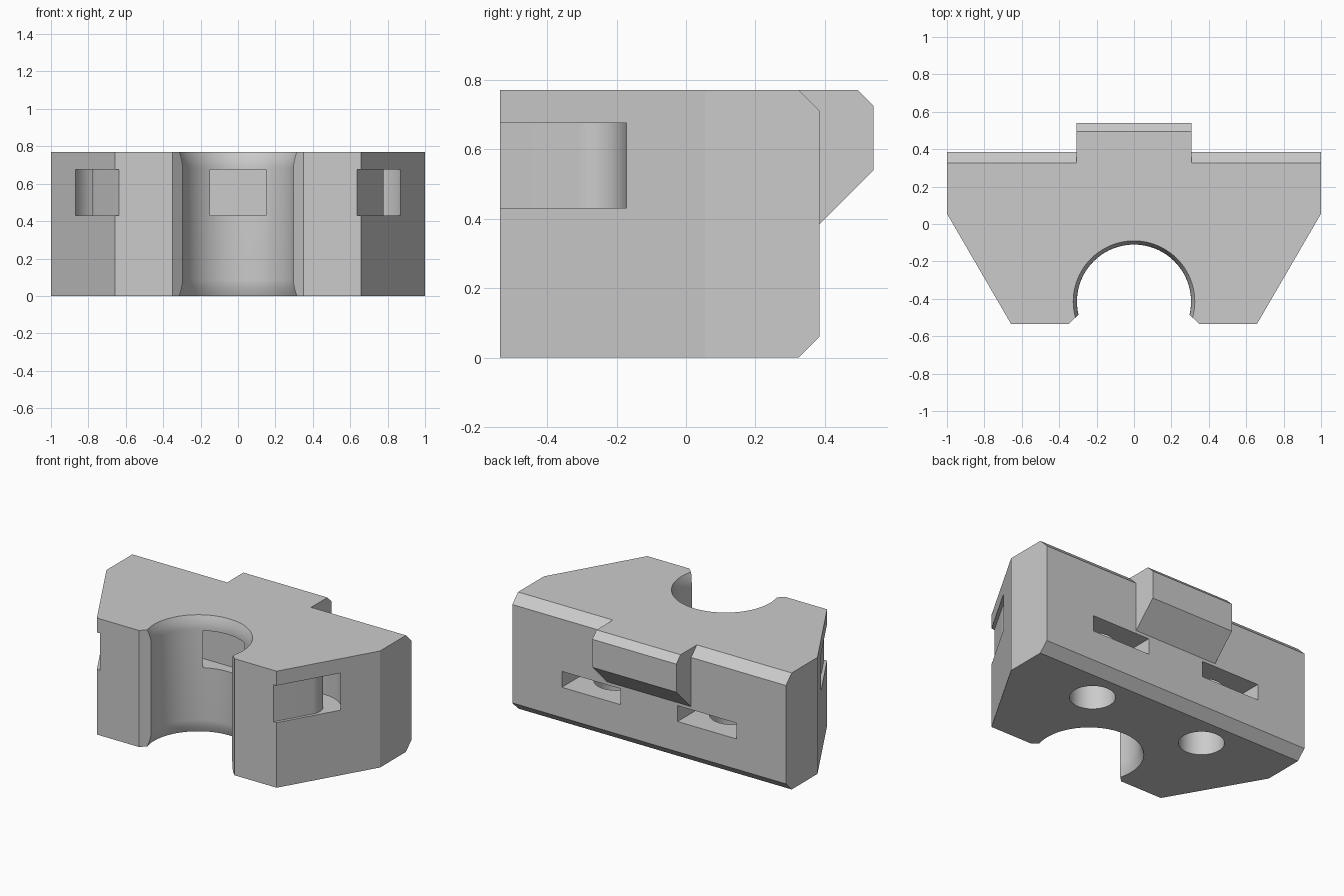
import bpy, bmesh
from math import cos, sin, radians, pi
from mathutils import Vector

cube = bpy.data.objects.get("Cube")
if cube:
    bpy.data.objects.remove(cube, do_unlink=True)

HEIGHT = 0.77

grey = bpy.data.materials.new("plain grey")
grey.use_nodes = True
grey.diffuse_color = (0.6, 0.6, 0.6, 1)
grey.node_tree.nodes["Principled BSDF"].inputs["Base Color"].default_value = (0.6, 0.6, 0.6, 1)


def finish(name, bm):
    bmesh.ops.recalc_face_normals(bm, faces=bm.faces)
    mesh = bpy.data.meshes.new(name)
    bm.to_mesh(mesh)
    bm.free()
    mesh.materials.append(grey)
    obj = bpy.data.objects.new(name, mesh)
    bpy.context.collection.objects.link(obj)
    return obj


def prism(points, low, high, axis="z"):
    """Extrude a flat outline along z (xy points) or x (yz points)."""
    bm = bmesh.new()
    place = (lambda p: (p[0], p[1], low)) if axis == "z" else (lambda p: (low, p[0], p[1]))
    face = bm.faces.new([bm.verts.new(place(p)) for p in points])
    step = Vector((0, 0, high - low)) if axis == "z" else Vector((high - low, 0, 0))
    result = bmesh.ops.extrude_face_region(bm, geom=[face], use_keep_orig=True)
    bmesh.ops.translate(bm, vec=step, verts=[v for v in result["geom"] if isinstance(v, bmesh.types.BMVert)])
    return bm


def lathe(profile, x, y, sides):
    """Closed round solid from (radius, z) pairs."""
    bm = bmesh.new()
    rings = [[bm.verts.new((x + r * cos(2 * pi * i / sides), y + r * sin(2 * pi * i / sides), z))
              for i in range(sides)] for r, z in profile]
    for a, b in zip(rings, rings[1:]):
        for i in range(sides):
            j = (i + 1) % sides
            bm.faces.new((a[i], a[j], b[j], b[i]))
    bm.faces.new(rings[0])
    bm.faces.new(rings[-1])
    return bm


def mirrored(points):
    return [(-x, y) for x, y in reversed(points)]


# Main block with chamfered back edges
half = [(0.657, -0.535), (1, 0.055), (1, 0.385)]
bm = prism(half + mirrored(half), 0, HEIGHT)
back = [e for e in bm.edges if all(v.co.y > 0.38 for v in e.verts)
        and abs(e.verts[0].co.z - e.verts[1].co.z) < 0.01]
bmesh.ops.bevel(bm, geom=back, offset=0.06, segments=1, affect="EDGES")
body = finish("clamp_block", bm)

# Hooked tab on the back
tab = finish("back_tab", prism([(0.2, 0.25), (0.25, 0.25), (0.54, 0.54), (0.54, 0.725),
                                (0.495, HEIGHT), (0.2, HEIGHT)], -0.307, 0.307, "x"))

cutters = []

# Round bore with softly flared ends
flare = [(0.325, -0.05), (0.325, 0), (0.317, 0.02), (0.31, 0.045), (0.306, 0.065), (0.305, 0.085)]
profile = flare + [(r, HEIGHT - z) for r, z in reversed(flare)]
cutters.append(finish("bore_cutter", lathe(profile, 0, -0.415, 96)))

# Widened mouth of the bore
mouth = [(0.376, -0.56), (0.297, -0.485)]
cutters.append(finish("mouth_cutter", prism(mouth + mirrored(mouth), -0.05, HEIGHT + 0.05)))

# Strap channel running behind the bore and around to both sloping sides
def strap_line(radius):
    cx, cy = 0.672, -0.257
    arc = [(cx + radius * cos(radians(a)), cy + radius * sin(radians(a))) for a in range(90, -31, -5)]
    x, y = arc[-1]
    return arc + [(x - 0.35 * 0.5, y - 0.35 * 0.866)]


inner, outer = strap_line(0.107), strap_line(0.214)
outline = mirrored(inner) + inner + outer[::-1] + mirrored(outer)[::-1]
cutters.append(finish("strap_channel_cutter", prism(outline, 0.43, 0.675)))

# Nut slots from the back and bolt holes from below
for side, cx in (("left", 0.423), ("right", -0.423)):
    cy, w = 0.12, 0.215
    slot = [(cx - w, 0.5), (cx - w, cy - w * 0.577), (cx, cy - w * 1.155),
            (cx + w, cy - w * 0.577), (cx + w, 0.5)]
    cutters.append(finish(side + "_nut_slot_cutter", prism(slot, 0.26, 0.365)))
    cutters.append(finish(side + "_bolt_hole_cutter",
                          lathe([(0.137, -0.05), (0.137, 0.6)], cx, cy, 48)))

# Combine everything into one solid
for other, mode in [(tab, "UNION")] + [(c, "DIFFERENCE") for c in cutters]:
    mod = body.modifiers.new(other.name, "BOOLEAN")
    mod.operation = mode
    mod.solver = "EXACT"
    mod.object = other
bpy.context.view_layer.update()
depsgraph = bpy.context.evaluated_depsgraph_get()
solid = bpy.data.meshes.new_from_object(body.evaluated_get(depsgraph))
body.modifiers.clear()
body.data = solid
for helper in [tab] + cutters:
    bpy.data.objects.remove(helper, do_unlink=True)

# Smooth the round walls, keep edges crisp
bpy.ops.object.select_all(action="DESELECT")
body.select_set(True)
bpy.context.view_layer.objects.active = body
bpy.ops.object.shade_smooth_by_angle(angle=radians(25))
